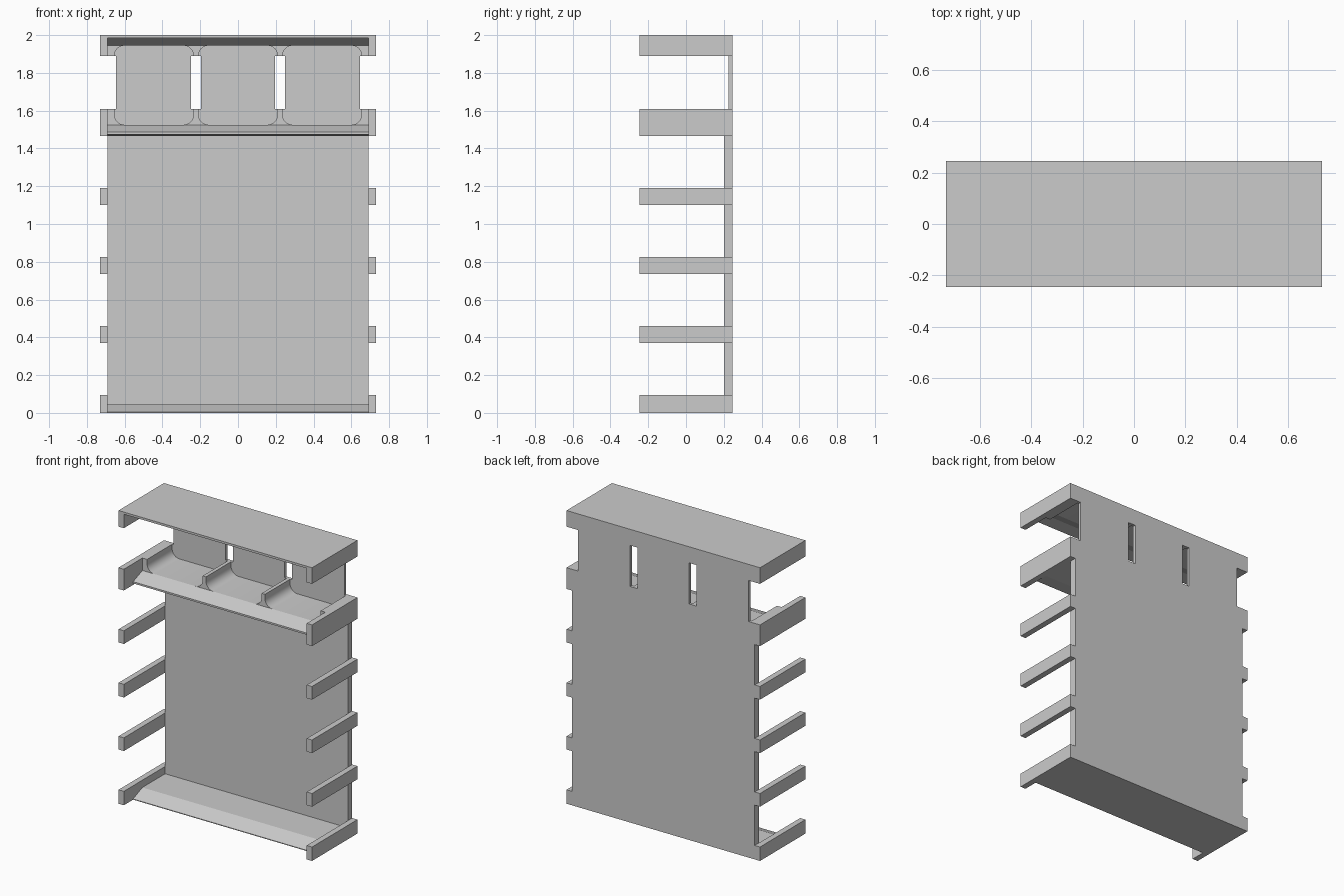
import bpy
import bmesh
from math import sin, cos, pi, radians

default = bpy.data.objects.get("Cube")
if default:
    bpy.data.objects.remove(default, do_unlink=True)

grey = bpy.data.materials.new("light grey")
grey.use_nodes = True
grey.diffuse_color = (0.6, 0.6, 0.6, 1)
grey.node_tree.nodes["Principled BSDF"].inputs["Base Color"].default_value = (0.6, 0.6, 0.6, 1)

FRONT, BACK = -0.245, 0.245
LIP, TRAY = -0.145, -0.045      # front of the sloped lips, front of the trays
INNER, OUTER = 0.69, 0.73       # inner and outer faces of the side arms
THIN = 0.225                    # front of the thin upper wall
SHELF, RIM, HEAD, TOP = 1.465, 1.61, 1.89, 2.0


def prism(name, profile, start, end, along):
    """Extrude a 2D profile along x (profile is y, z) or y (profile is x, z)."""
    bm = bmesh.new()

    def ring(t):
        return [bm.verts.new((t, u, v) if along == "x" else (u, t, v)) for u, v in profile]

    a, b = ring(start), ring(end)
    bm.faces.new(a)
    bm.faces.new(b[::-1])
    for i in range(len(a)):
        j = (i + 1) % len(a)
        bm.faces.new((a[i], b[i], b[j], a[j]))
    bmesh.ops.recalc_face_normals(bm, faces=bm.faces)
    mesh = bpy.data.meshes.new(name)
    bm.to_mesh(mesh)
    bm.free()
    mesh.materials.append(grey)
    obj = bpy.data.objects.new(name, mesh)
    bpy.context.collection.objects.link(obj)
    return obj


def box(name, x0, x1, y0, y1, z0, z1):
    return prism(name, [(x0, z0), (x1, z0), (x1, z1), (x0, z1)], y0, y1, "y")


def tray(name, base, floor, rim):
    """Block with three round-cornered troughs, open towards the rim."""
    r, half, steps = 0.055, 0.21, 6
    side = 1 if rim > floor else -1
    points = [(-INNER, base), (-INNER, rim)]
    for c in (-0.445, 0, 0.445):
        if abs(rim - floor) > r + 0.001:
            points.append((c - half, rim))
        for sign in (-1, 1):
            arc = []
            for i in range(steps + 1):
                a = pi / 2 * i / steps
                arc.append((c + sign * (half - r + r * cos(a)),
                            floor + side * r * (1 - sin(a))))
            points += arc if sign < 0 else arc[::-1]
        if abs(rim - floor) > r + 0.001:
            points.append((c + half, rim))
    points += [(INNER, rim), (INNER, base)]
    obj = prism(name, points, TRAY, THIN, "y")
    bpy.ops.object.select_all(action="DESELECT")
    obj.select_set(True)
    bpy.context.view_layer.objects.active = obj
    bpy.ops.object.shade_smooth_by_angle(angle=radians(30))


# Side arms
for z0, z1 in ((0, 0.095), (0.37, 0.46), (0.735, 0.825), (1.1, 1.19), (SHELF, RIM), (HEAD, TOP)):
    box("left_arm", INNER, OUTER, FRONT, BACK, z0, z1)
    box("right_arm", -OUTER, -INNER, FRONT, BACK, z0, z1)

# Back wall: thick below, thin behind the trays, three plates between them
box("back_panel", -INNER, INNER, 0.2, BACK, 0, SHELF)
box("tray_back", -INNER, INNER, THIN, BACK, SHELF, RIM)
box("top_back", -INNER, INNER, THIN, BACK, HEAD, TOP)
for x0, x1 in ((-0.645, -0.25), (-0.195, 0.195), (0.25, 0.645)):
    box("compartment_back", x0, x1, THIN, BACK, RIM, HEAD)

# Bottom shelf with its sloped front
prism("bottom_shelf", [(LIP, 0), (LIP, 0.005), (TRAY, 0.045), (0.2, 0.045), (0.2, 0)],
      -INNER, INNER, "x")

# Lower and upper trays with their sloped lips
tray("lower_tray", SHELF, 1.525, RIM)
tray("upper_tray", TOP, 1.945, HEAD)
prism("lower_lip", [(LIP, 1.475), (LIP, 1.487), (TRAY, 1.525), (TRAY, SHELF)],
      -INNER, INNER, "x")
prism("upper_lip", [(FRONT, TOP), (FRONT, 1.985), (LIP, 1.985), (TRAY, 1.945), (TRAY, TOP)],
      -INNER, INNER, "x")
